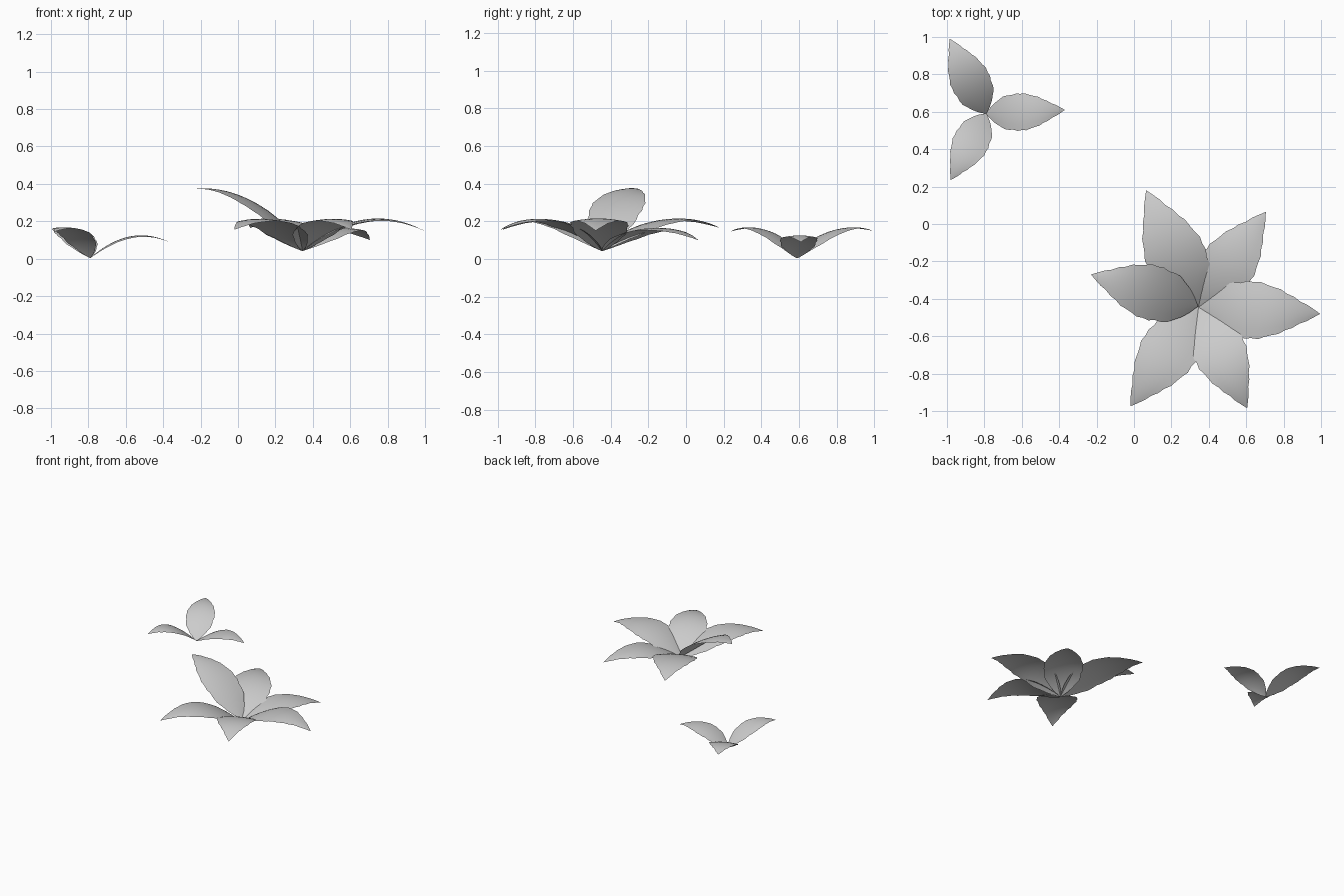
import bpy
import math
from mathutils import Vector

old = bpy.data.objects.get("Cube")
if old:
    bpy.data.objects.remove(old, do_unlink=True)

# One plain grey for every leaf
grey = bpy.data.materials.new("leaf grey")
grey.use_nodes = True
colour = (0.6, 0.6, 0.6, 1.0)
grey.diffuse_color = colour
grey.node_tree.nodes["Principled BSDF"].inputs["Base Color"].default_value = colour

# Half widths from stem to tip, relative to leaf length, with a notched edge
OUTLINE = [0.006, 0.075, 0.128, 0.165, 0.205, 0.218, 0.218, 0.236, 0.229,
           0.234, 0.212, 0.196, 0.183, 0.148, 0.128, 0.090, 0.068, 0.035, 0.0]
ACROSS = 6


def arch(peak, tip):
    """Coefficients of a parabola from the stem over a peak down to the tip."""
    a = 2 * peak + 2 * math.sqrt(peak * (peak - tip))
    return a, a - tip


def make_leaf(name, base, tip, peak):
    """Arched blade from base to tip; peak is the highest z of its midrib."""
    base, tip = Vector(base), Vector(tip)
    flat = Vector((tip.x - base.x, tip.y - base.y, 0))
    side = Vector((-flat.y, flat.x, 0)).normalized()
    length = math.hypot(flat.length, 0.6 * (tip.z - base.z))
    a, b = arch(peak - base.z, tip.z - base.z)
    verts, faces = [], []
    last = len(OUTLINE) - 1
    for i, width in enumerate(OUTLINE):
        t = i / last
        centre = base + flat * t
        centre.z += a * t - b * t * t
        half = width * length
        for j in range(ACROSS + 1):
            s = 2 * j / ACROSS - 1
            # Edges droop slightly below the midrib
            droop = Vector((0, 0, -0.1 * half * s * s))
            verts.append(centre + side * half * s + droop)
    row = ACROSS + 1
    for i in range(last):
        for j in range(ACROSS):
            k = i * row + j
            if i == last - 1:
                continue
            faces.append((k, k + row, k + row + 1, k + 1))
    # Close the pointed end with a fan to a single tip vertex
    verts = verts[:last * row] + [verts[-1]]
    point = last * row
    for j in range(ACROSS):
        k = (last - 1) * row + j
        faces.append((k, point, k + 1))
    mesh = bpy.data.meshes.new(name)
    # Reverse winding so the upper surface faces up
    mesh.from_pydata(verts, [], [f[::-1] for f in faces])
    mesh.materials.append(grey)
    mesh.polygons.foreach_set("use_smooth", [True] * len(mesh.polygons))
    mesh.update()
    obj = bpy.data.objects.new(name, mesh)
    bpy.context.collection.objects.link(obj)
    return obj


# Large rosette of six leaves
heart = (0.345, -0.445, 0.042)
make_leaf("large_leaf_left", heart, (0.995, -0.48, 0.15), 0.215)
make_leaf("large_leaf_back_left", heart, (0.705, 0.065, 0.10), 0.165)
make_leaf("large_leaf_back", heart, (0.065, 0.18, 0.165), 0.215)
make_leaf("large_leaf_raised", (0.34, -0.44, 0.06), (-0.23, -0.27, 0.373), 0.376)
make_leaf("large_leaf_front_right", heart, (-0.02, -0.975, 0.155), 0.213)
make_leaf("large_leaf_front_left", heart, (0.605, -0.985, 0.155), 0.213)

# Small sprig of three leaves
sprig = (-0.79, 0.59, 0.004)
make_leaf("small_leaf_left", sprig, (-0.37, 0.61, 0.09), 0.125)
make_leaf("small_leaf_back", sprig, (-0.985, 0.99, 0.15), 0.168)
make_leaf("small_leaf_front", sprig, (-0.98, 0.235, 0.145), 0.168)
